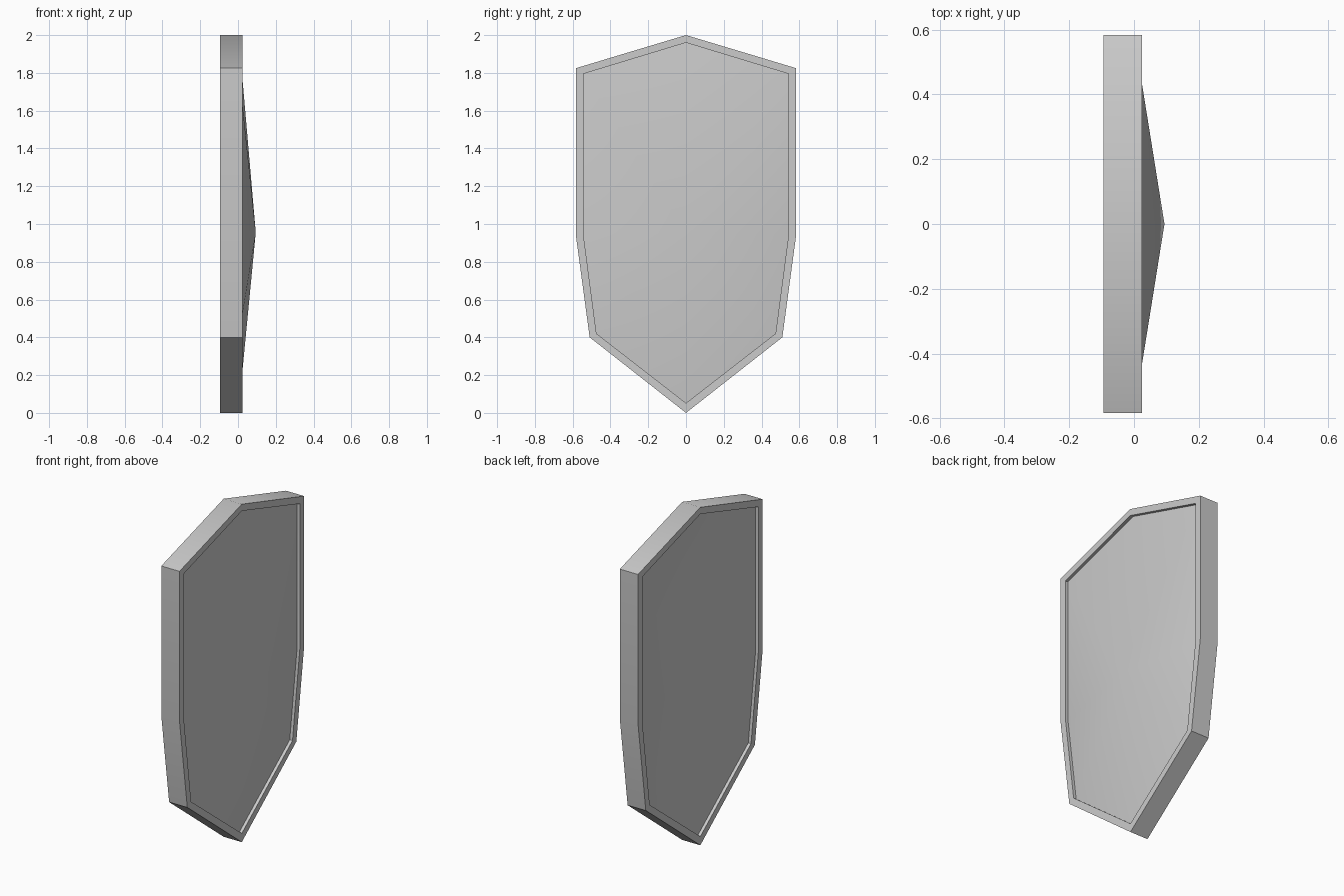
import bpy
import bmesh
import math

if "Cube" in bpy.data.objects:
    bpy.data.objects.remove(bpy.data.objects["Cube"])

# Half outlines of the shield, top to bottom, as (y, z)
OUTER = [(0, 2.0), (0.583, 1.825), (0.583, 0.94), (0.51, 0.40), (0, 0.0)]
INNER = [(0, 1.96), (0.543, 1.795), (0.543, 0.943), (0.474, 0.42), (0, 0.052)]

FRONT, BACK = 0.025, -0.094
RECESS = 0.018
RISE = 0.087
CENTRE_Z = 0.955


def outline(half, x):
    """Mirror a half outline into a closed loop, counter-clockwise seen from +x."""
    left = [(-y, z) for y, z in half]
    right = half[::-1][1:-1]
    return [(x, y, z) for y, z in left + right]


def make_object(name, bm):
    mesh = bpy.data.meshes.new(name)
    bm.to_mesh(mesh)
    bm.free()
    obj = bpy.data.objects.new(name, mesh)
    bpy.context.collection.objects.link(obj)
    bpy.ops.object.select_all(action='DESELECT')
    obj.select_set(True)
    bpy.context.view_layer.objects.active = obj
    bpy.ops.object.shade_smooth_by_angle(angle=math.radians(40))
    return obj


def make_panel(name, x, flip):
    """Shallow facets running from the rim to a central point at +x."""
    bm = bmesh.new()
    edge = [bm.verts.new(p) for p in outline(INNER, x)]
    apex = bm.verts.new((x + RISE, 0, CENTRE_Z))
    for a, b in zip(edge, edge[1:] + edge[:1]):
        bm.faces.new((apex, b, a) if flip else (apex, a, b))
    return make_object(name, bm)


# Raised rim: inner front wall, front lip, outer edge, back lip, inner back wall
bm = bmesh.new()
sections = [(INNER, FRONT - RECESS), (INNER, FRONT), (OUTER, FRONT),
            (OUTER, BACK), (INNER, BACK), (INNER, BACK + RECESS)]
loops = [[bm.verts.new(p) for p in outline(h, x)] for h, x in sections]
for a, b in zip(loops, loops[1:]):
    for i in range(len(a)):
        j = (i + 1) % len(a)
        bm.faces.new((a[i], b[i], b[j], a[j]))
make_object("rim", bm)

# Domed front panel and matching hollow back panel
make_panel("front_panel", FRONT - RECESS, False)
make_panel("back_panel", BACK + RECESS, True)
